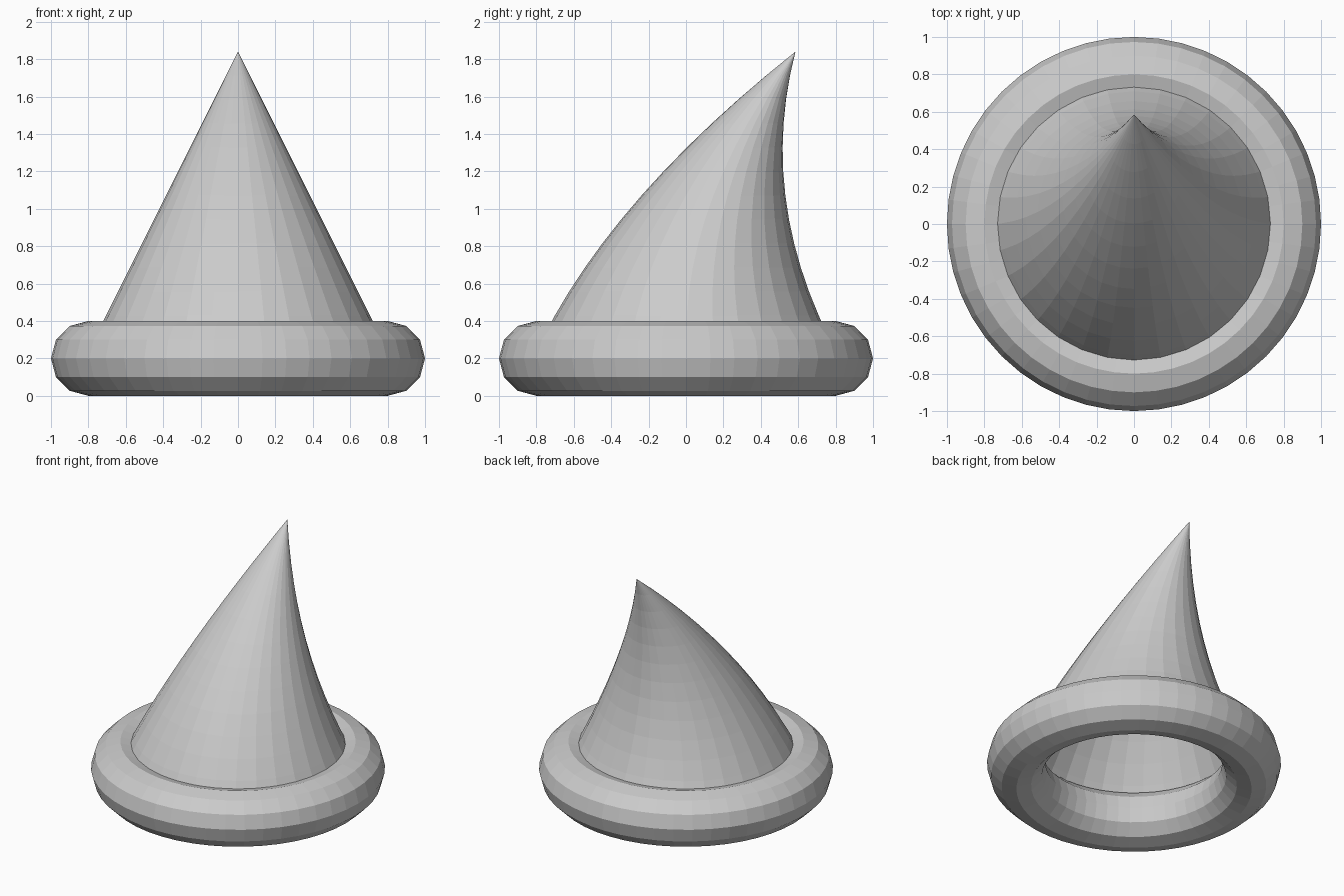
import bpy, bmesh
from math import sin, cos, pi

if "Cube" in bpy.data.objects:
    bpy.data.objects.remove(bpy.data.objects["Cube"])

# Brim: low-poly ring resting on the ground
bpy.ops.mesh.primitive_torus_add(major_segments=48, minor_segments=12,
                                 major_radius=0.8, minor_radius=0.2,
                                 location=(0, 0, 0.2))
bpy.context.object.name = "ring_base"

# Horn: open-bottomed cone of stacked circles, leaning back quadratically
SIDES, ROWS = 32, 12
BASE_Z, TIP_Z, RADIUS, LEAN = 0.3, 1.84, 0.77, 0.585
bm = bmesh.new()


def centre(t):
    return LEAN * t * t, BASE_Z + (TIP_Z - BASE_Z) * t


rings = []
for row in range(ROWS):
    t = row / ROWS
    y, z = centre(t)
    r = RADIUS * (1 - t)
    rings.append([bm.verts.new((r * sin(2 * pi * i / SIDES),
                                y - r * cos(2 * pi * i / SIDES), z))
                  for i in range(SIDES)])
tip = bm.verts.new((0, *centre(1)))

for i in range(SIDES):
    j = (i + 1) % SIDES
    for lo, hi in zip(rings, rings[1:]):
        bm.faces.new((lo[i], lo[j], hi[j], hi[i]))
    bm.faces.new((rings[-1][i], rings[-1][j], tip))

mesh = bpy.data.meshes.new("bent_cone")
bm.to_mesh(mesh)
bm.free()
bpy.context.collection.objects.link(bpy.data.objects.new("bent_cone", mesh))
